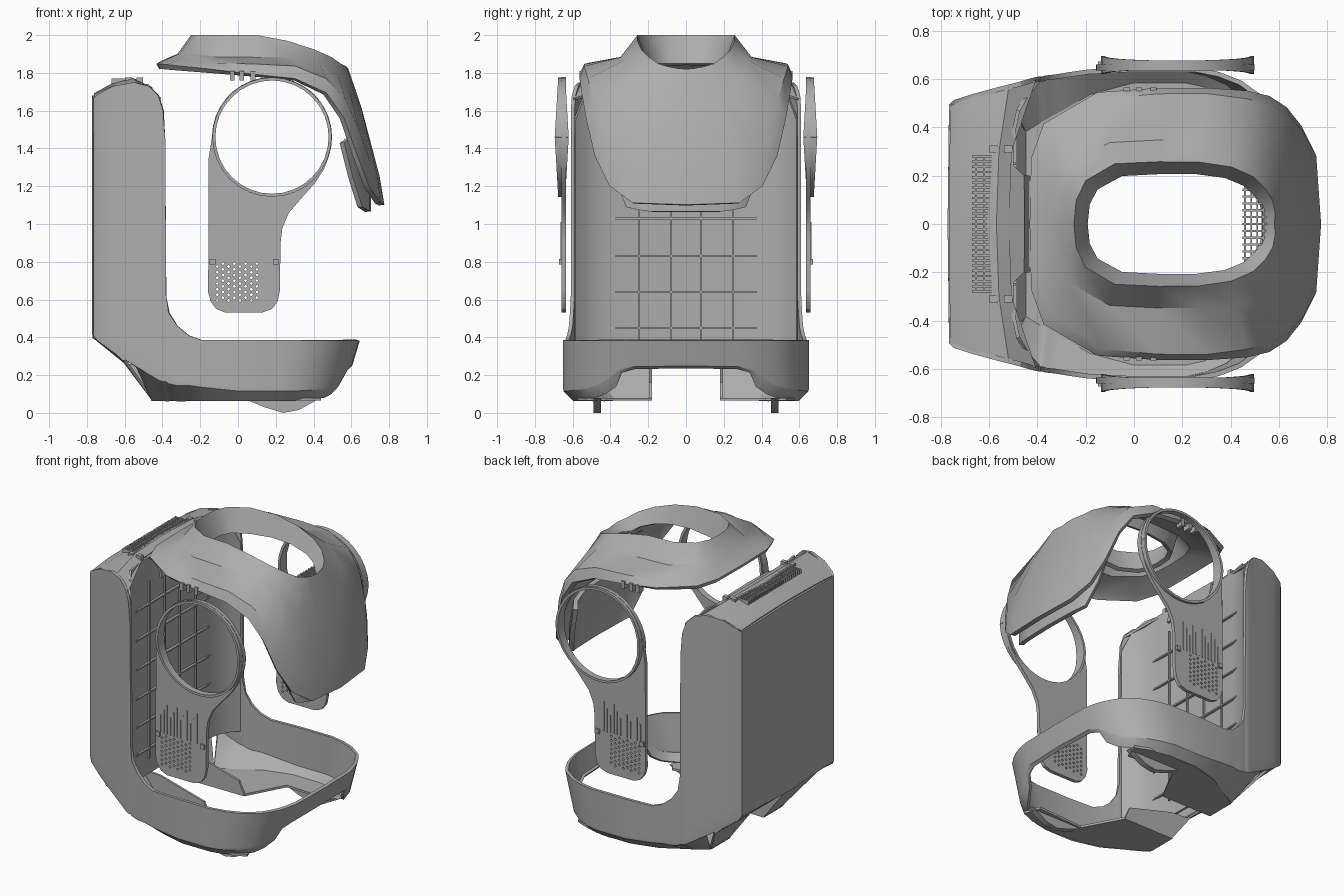
import bpy, bmesh, math
from mathutils import Vector

cube = bpy.data.objects.get("Cube")
if cube:
    bpy.data.objects.remove(cube, do_unlink=True)

grey = bpy.data.materials.new("plain grey")
grey.use_nodes = True
grey.diffuse_color = (0.42, 0.42, 0.42, 1)
grey.node_tree.nodes["Principled BSDF"].inputs["Base Color"].default_value = (0.42, 0.42, 0.42, 1)


def finish(ob, mirror=False, thick=0, angle=30):
    """Apply mirror and thickness, then shade and colour."""
    if mirror:
        m = ob.modifiers.new("mirror", 'MIRROR')
        m.use_axis = (False, True, False)
        m.merge_threshold = 0.0005
    if thick:
        s = ob.modifiers.new("thickness", 'SOLIDIFY')
        s.thickness, s.offset = thick, 0
    bpy.ops.object.select_all(action='DESELECT')
    ob.select_set(True)
    bpy.context.view_layer.objects.active = ob
    bpy.ops.object.convert(target='MESH')
    ob = bpy.context.view_layer.objects.active
    ob.data.materials.clear()
    ob.data.materials.append(grey)
    bpy.ops.object.shade_smooth_by_angle(angle=math.radians(angle))
    return ob


def from_bmesh(name, bm, **opts):
    bmesh.ops.recalc_face_normals(bm, faces=bm.faces)
    me = bpy.data.meshes.new(name)
    bm.to_mesh(me)
    bm.free()
    ob = bpy.data.objects.new(name, me)
    bpy.context.collection.objects.link(ob)
    return finish(ob, **opts)


def loft(name, rows, **opts):
    """Skin a surface through equal rows of points."""
    bm = bmesh.new()
    vs = [[bm.verts.new(p) for p in r] for r in rows]
    for a, b in zip(vs, vs[1:]):
        for i in range(len(a) - 1):
            bm.faces.new((a[i], a[i + 1], b[i + 1], b[i]))
    return from_bmesh(name, bm, **opts)


def prism(name, points, push, **opts):
    """Extrude a flat polygon along a vector."""
    bm = bmesh.new()
    f = bm.faces.new([bm.verts.new(p) for p in points])
    r = bmesh.ops.extrude_face_region(bm, geom=[f])
    bmesh.ops.translate(bm, vec=push, verts=[v for v in r["geom"] if isinstance(v, bmesh.types.BMVert)])
    return from_bmesh(name, bm, **opts)


def boxes(name, items, **opts):
    """Many boxes, each a centre and a size, in one object."""
    bm = bmesh.new()
    for centre, size in items:
        for v in bmesh.ops.create_cube(bm, size=1)["verts"]:
            v.co = Vector(centre) + Vector([a * b for a, b in zip(v.co, size)])
    return from_bmesh(name, bm, **opts)


# Back shell and waist band: columns of x, y, bottom, top
columns = [(-.762, 0, .4, 1.68), (-.757, .49, .415, 1.665), (-.74, .505, .39, 1.685), (-.66, .53, .33, 1.73),
           (-.55, .56, .26, 1.75), (-.47, .58, .21, 1.73), (-.42, .595, .18, 1.68), (-.395, .6, .17, 1.6),
           (-.385, .6, .17, 1.45), (-.38, .6, .17, .62), (-.365, .605, .16, .53), (-.32, .61, .15, .46),
           (-.26, .62, .15, .41), (-.19, .63, .14, .385), (0, .64, .12, .385), (.25, .64, .12, .385),
           (.35, .62, .12, .385), (.44, .585, .125, .385), (.53, .52, .13, .385), (.57, .46, .15, .385),
           (.6, .4, .19, .385), (.615, .35, .23, .385), (.63, .28, .25, .385), (.635, 0, .255, .385)]


def wall(x, y, bottom, top):
    pts = []
    for i in range(9):
        z = bottom + (top - bottom) * (i / 8) ** 2
        pts.append((x - .47 * max(0, .385 - z) * max(x, 0), y, z))
    # rolled lower lip, drawn further in towards the seat
    if bottom > .22:
        lip, kx, ky = bottom - .01, .97, .97
    else:
        lip, kx, ky = (.07 if x < .4 else bottom - .045), .96, .92 - .7 * max(0, -.1 - x)
    return [(pts[0][0] * kx, y * ky, lip)] + pts


loft("waist_and_back_shell", [wall(*c) for c in columns], mirror=True, thick=.02)

# Pack cover and inner liner, both curving round to the shell's front edge
cover = [[(-.76, 0, 1.685), (-.76, .3, 1.68), (-.755, .49, 1.665)],
         [(-.66, 0, 1.74), (-.66, .3, 1.735), (-.66, .53, 1.725)],
         [(-.57, 0, 1.77), (-.56, .3, 1.765), (-.52, .57, 1.735)],
         [(-.52, 0, 1.75), (-.51, .3, 1.745), (-.41, .595, 1.66)]]
loft("pack_top", cover, mirror=True, thick=.015)
loft("inner_back_liner", [[(-.51, 0, z), (-.505, .35, z), (-.48, .47, z), (-.44, .54, min(z, 1.68)),
                           (-.395, .59, min(z, 1.55))]
                          for z in (.27, .6, 1.1, 1.5, 1.74)], mirror=True, thick=.015)
ribs = [((-.496, y, .98), (.016, .01, 1.2)) for y in (-.25, -.08, .08, .25)]
ribs += [((-.494, 0, z), (.02, .8, .01)) for z in (.45, .64, .83, 1.03, 1.23, 1.43)]
boxes("liner_grid", ribs)

# Vent slats and knobs on the pack top
slats = [((-.62, -.28 + .56 * i / 26, 1.757), (.1, .009, .028)) for i in range(27)]
slats += [((x, 0, 1.757), (.008, .57, .024)) for x in (-.655, -.62, -.585)]
boxes("pack_vent", slats)
boxes("pack_knobs", [((x, s * .31, 1.755), (.035, .03, .04)) for x in (-.58, -.52) for s in (-1, 1)])
loft("pack_latch", [[(-.52, 0, 1.745), (-.52, .26, 1.74)], [(-.46, 0, 1.72), (-.46, .2, 1.715)],
                    [(-.44, 0, 1.6), (-.44, .2, 1.6)]], mirror=True, thick=.015)

# Lower back slope, seat legs, floor and hip hooks
loft("lower_back_slope", [[(-.76, 0, .4), (-.755, .49, .415)], [(-.6, 0, .27), (-.6, .55, .28)]],
     mirror=True, thick=.015)
loft("seat_leg", [[(-.6, .18, .27), (-.6, .55, .28)], [(-.45, .18, .07), (-.45, .38, .07)]],
     mirror=True, thick=.015)
prism("hip_floor", [(x, y, .065) for x, y in ((-.46, .18), (-.08, .18), (.06, .44), (.4, .42),
                                              (.44, .53), (.34, .57), (.2, .59), (0, .585), (-.19, .54),
                                              (-.3, .48), (-.46, .38))],
      (0, 0, .015), mirror=True)
prism("seat_inner_wall", [(-.59, .18, .26), (-.45, .18, .07), (-.08, .18, .07), (-.12, .18, .16), (-.45, .18, .25)],
      (0, .015, 0), mirror=True)
prism("hip_hook", [(x, .45, z) for x, z in ((.02, .08), (.14, .03), (.24, 0), (.32, .015), (.44, .08))],
      (0, .04, 0), mirror=True)

# Collar and chest plate: rings from neck rim to outer edge
rim = [(-.25, 0, 1.985), (-.24, .1, 1.985), (-.2, .18, 1.985), (-.08, .25, 1.985), (.1, .26, 1.985),
       (.26, .26, 1.955), (.4, .24, 1.91), (.49, .2, 1.87), (.54, .15, 1.835), (.57, .1, 1.82),
       (.58, .05, 1.81), (.58, 0, 1.805)]
base = [(-.31, 0, 1.89), (-.3, .14, 1.89), (-.26, .24, 1.89), (-.1, .33, 1.87), (.1, .34, 1.87),
        (.27, .34, 1.87), (.42, .33, 1.85), (.52, .3, 1.78), (.575, .27, 1.71), (.615, .22, 1.65),
        (.635, .1, 1.62), (.64, 0, 1.61)]
mid = [(-.4, 0, 1.85), (-.39, .25, 1.85), (-.33, .38, 1.85), (-.13, .51, 1.84), (.1, .53, 1.835),
       (.3, .53, 1.825), (.46, .51, 1.76), (.56, .48, 1.65), (.63, .44, 1.49), (.685, .38, 1.33),
       (.725, .26, 1.25), (.735, 0, 1.25)]
edge = [(-.425, 0, 1.835), (-.42, .27, 1.835), (-.37, .41, 1.83), (-.15, .535, 1.81), (.1, .55, 1.785),
        (.3, .55, 1.765), (.46, .54, 1.69), (.55, .52, 1.56), (.62, .475, 1.36), (.68, .4, 1.2),
        (.74, .28, 1.11), (.76, 0, 1.1)]
neck = [(.19 + (x - .19) * .9, y * .85, z - .14 * (1 - max(0, x))) for x, y, z in rim]
loft("collar_and_chest_plate", [neck, rim, base, mid, edge], mirror=True, thick=.03, angle=35)
boxes("shoulder_clips", [((x, s * .54, 1.785), (.025, .05, .05)) for x in (-.03, .02, .08) for s in (-1, 1)])

# Neck vent lattice
lattice = [((.51, -.17 + .34 * i / 12, 1.775), (.12, .009, .012)) for i in range(13)]
lattice += [((.46 + .025 * i, 0, 1.775), (.007, .34, .012)) for i in range(5)]
boxes("neck_vent", lattice)

# Curved tab beneath the chest plate
loft("chest_tab", [[(.64, 0, 1.47), (.63, .2, 1.47), (.59, .34, 1.46), (.55, .4, 1.43)],
                   [(.685, 0, 1.25), (.68, .2, 1.25), (.645, .31, 1.25), (.595, .37, 1.25)],
                   [(.69, 0, 1.065), (.685, .18, 1.065), (.67, .25, 1.075), (.645, .31, 1.09)]],
     mirror=True, thick=.03)


# Side panels with an arm hole and perforations
def circle(cx, cz, r, n):
    return [(cx + r * math.cos(2 * math.pi * i / n), cz + r * math.sin(2 * math.pi * i / n)) for i in range(n)]


ARM = (.18, 1.46)
arc = [(ARM[0] + .318 * math.cos(math.radians(a)), ARM[1] + .318 * math.sin(math.radians(a)))
       for a in range(-20, 181, 10)]
outline = arc + [(-.155, 1.35), (-.158, .64), (-.145, .59), (-.115, .55), (-.07, .532), (.13, .532),
                 (.18, .55), (.21, .59), (.222, .65), (.225, .9), (.235, .98), (.27, 1.06), (.33, 1.13),
                 (.41, 1.22), (.455, 1.29)]
holes = [circle(-.11 + .03 * i, .595 + .03 * j + .015 * (i % 2), .009, 4)
         for i in range(8) for j in range(7)]
for side, label in ((1, "left"), (-1, "right")):
    cu = bpy.data.curves.new(label + "_side_panel", 'CURVE')
    cu.dimensions, cu.fill_mode, cu.extrude = '2D', 'BOTH', .012
    for loop in [outline, circle(*ARM, .3, 32)] + holes:
        sp = cu.splines.new('POLY')
        sp.points.add(len(loop) - 1)
        for p, (x, z) in zip(sp.points, loop):
            p.co = (x, z, 0, 1)
        sp.use_cyclic_u = True
    ob = bpy.data.objects.new(label + "_side_panel", cu)
    ob.rotation_euler.x = math.pi / 2
    ob.location.y = side * .648
    bpy.context.collection.objects.link(ob)
    finish(ob)

# Arm hole bands, deepest at mid height
ring = circle(*ARM, .308, 32)
ring.append(ring[0])
loft("arm_hole_band", [[(x, .658 + s * (.037 - .06 * abs(z - ARM[1])), z) for x, z in ring] for s in (-1, 1)],
     mirror=True, thick=.016)
bolts = [((x, s * .658, .8), (.03, .03, .03)) for x in (-.135, .2) for s in (-1, 1)]
boxes("panel_bolts", bolts)
boxes("panel_ribs", [((-.12 + .025 * i, s * .66, .87 + .02 * (i % 3)), (.006, .008, .12 + .04 * (i % 3)))
                     for i in range(12) for s in (-1, 1)])
